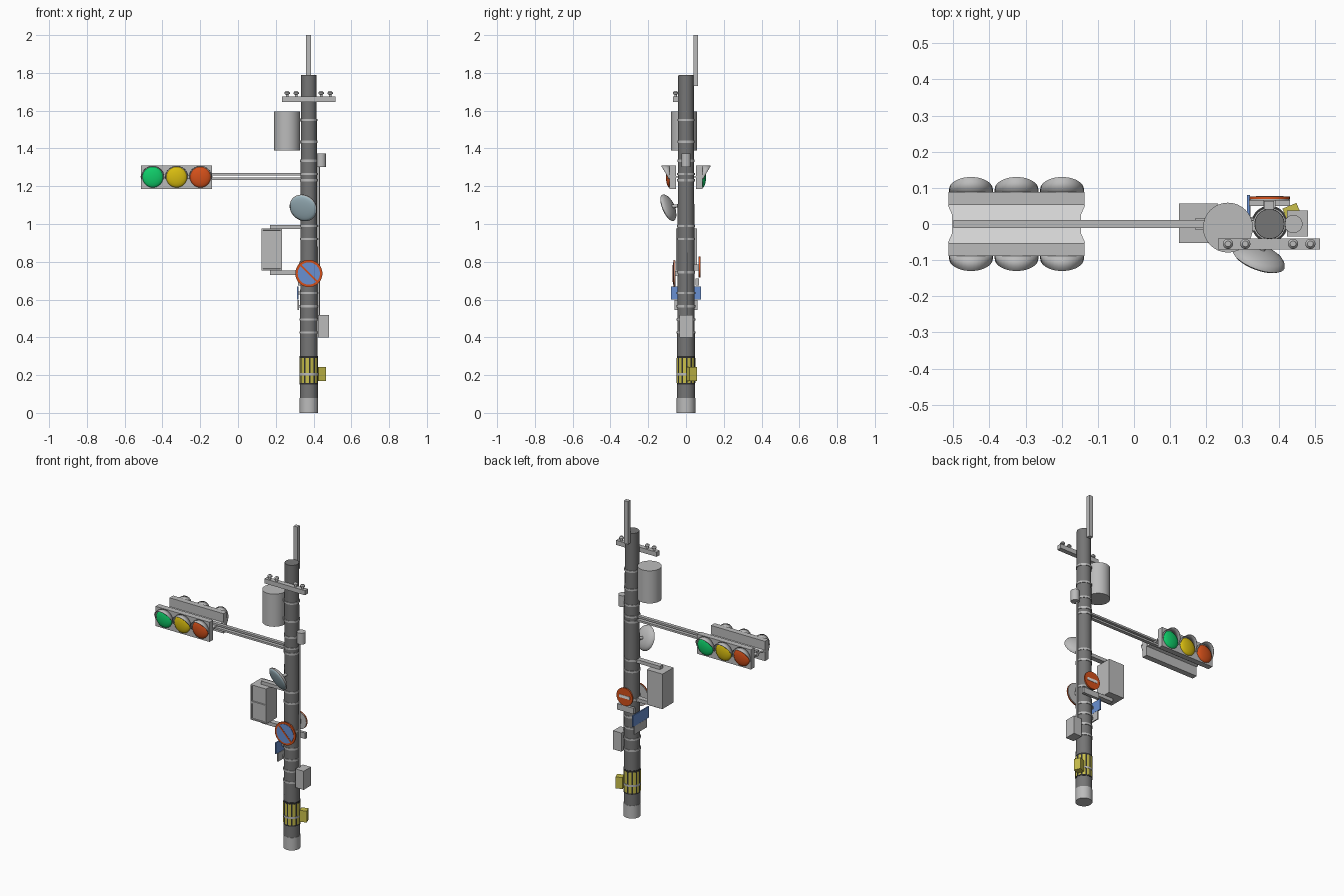
import bpy, bmesh, math
from mathutils import Vector, Matrix

cube = bpy.data.objects.get("Cube")
if cube:
    bpy.data.objects.remove(cube)


def material(name, *rgb):
    m = bpy.data.materials.new(name)
    m.use_nodes = True
    m.diffuse_color = (*rgb, 1)
    m.node_tree.nodes["Principled BSDF"].inputs["Base Color"].default_value = (*rgb, 1)
    return m


POLE = material("dark_grey", .18, .18, .18)
LIGHT = material("light_grey", .5, .5, .5)
WHITE = material("white", .9, .9, .9)
BLACK = material("black", .03, .03, .03)
RED = material("orange_red", .66, .08, .01)
AMBER = material("amber", .68, .5, .005)
GREEN = material("green", .005, .6, .14)
BLUE = material("blue", .14, .28, .65)
GLASS = material("mirror_glass", .38, .52, .58)
YELLOW = material("warning_yellow", .58, .52, .07)

PX = 0.375          # pole axis
HEIGHT = 1.79


def pole_radius(z):
    return .048 - .007 * z / HEIGHT


def dress(name, mat, smooth=False):
    ob = bpy.context.object
    ob.name = name
    ob.data.materials.append(mat)
    if smooth:
        bpy.ops.object.shade_smooth_by_angle(angle=math.radians(40))
    return ob


def box(name, mat, x, y, z, rot=(0, 0, 0)):
    """Box from (low, high) ranges on each axis."""
    lo, hi = Vector((x[0], y[0], z[0])), Vector((x[1], y[1], z[1]))
    bpy.ops.mesh.primitive_cube_add(size=1, location=(lo + hi) / 2, rotation=rot, scale=hi - lo)
    return dress(name, mat)


def rod(name, mat, a, b, r, r2=None, sides=32):
    a, b = Vector(a), Vector(b)
    d = b - a
    bpy.ops.mesh.primitive_cone_add(vertices=sides, radius1=r, radius2=r if r2 is None else r2,
                                    depth=d.length, location=(a + b) / 2,
                                    rotation=d.to_track_quat('Z', 'Y').to_euler())
    return dress(name, mat, True)


def from_bmesh(name, mat, bm, smooth=True):
    me = bpy.data.meshes.new(name)
    bmesh.ops.recalc_face_normals(bm, faces=bm.faces)
    bm.to_mesh(me)
    bm.free()
    ob = bpy.data.objects.new(name, me)
    bpy.context.collection.objects.link(ob)
    bpy.ops.object.select_all(action='DESELECT')
    ob.select_set(True)
    bpy.context.view_layer.objects.active = ob
    return dress(name, mat, smooth)


def lathe(name, mat, profile, loc, axis=(0, 0, 1)):
    """Spin (radius, height) points about an axis."""
    bm = bmesh.new()
    vs = [bm.verts.new((r, 0, h)) for r, h in profile]
    es = [bm.edges.new(p) for p in zip(vs, vs[1:])]
    bmesh.ops.spin(bm, geom=vs + es, axis=(0, 0, 1), cent=(0, 0, 0),
                   angle=math.tau, steps=32, use_merge=True)
    bmesh.ops.remove_doubles(bm, verts=bm.verts, dist=1e-5)
    turn = Vector(axis).to_track_quat('Z', 'Y').to_matrix().to_4x4()
    bm.transform(Matrix.Translation(loc) @ turn)
    return from_bmesh(name, mat, bm)


def dome(radius, height, steps=6):
    angles = [i / steps * math.pi / 2 for i in range(steps + 1)]
    return [(radius * math.cos(a), height * math.sin(a)) for a in angles]


# Pole, foot and clamps
rod("pole", POLE, (PX, 0, .08), (PX, 0, HEIGHT), pole_radius(.08), pole_radius(HEIGHT))
rod("pole_foot", LIGHT, (PX, 0, 0), (PX, 0, .08), .049)
for z in (1.55, 1.435, 1.335, 1.265, 1.232, .99, .92, .745, .635, .565, .495, .425, .205):
    rod("pole_clamp", LIGHT, (PX, 0, z - .006), (PX, 0, z + .006), pole_radius(z) + .0035)

# Warning sleeve: black with yellow upright bars
rod("warning_sleeve", BLACK, (PX, 0, .15), (PX, 0, .3), .0488)
sleeve = rod("warning_bars", YELLOW, (PX, 0, .158), (PX, 0, .29), .0495, sides=36)
sleeve.data.materials.append(BLACK)
for f in sleeve.data.polygons:
    a = math.atan2(f.normal.y, f.normal.x) % math.tau
    if abs(f.normal.z) > .5 or int(a / math.tau * 36) % 3 == 0:
        f.material_index = 1
box("warning_box", YELLOW, (.417, .459), (.01, .052), (.17, .242), (0, 0, math.radians(22)))

# Top mast and insulator crossarm
box("top_mast", LIGHT, (.36, .387), (.04, .064), (1.73, 2))
box("crossarm", LIGHT, (.232, .515), (-.07, -.04), (1.647, 1.676))
for x in (.26, .308, .44, .488):
    lathe("insulator", LIGHT, [(0, 0), (.007, 0), (.007, .009), (.014, .013),
                               (.014, .02), (.008, .027), (0, .027)], (x, -.055, 1.676))

# Transformer can
rod("transformer", LIGHT, (.26, -.01, 1.39), (.26, -.01, 1.595), .069)
for z in (1.435, 1.55):
    box("transformer_bracket", LIGHT, (.31, .35), (-.02, .01), (z - .008, z + .008))

# Signal arm and web plate between the two heads
for z in (1.239, 1.263):
    box("signal_arm", LIGHT, (-.5, .335), (-.011, .011), (z - .006, z + .006))
bm = bmesh.new()
web = [bm.verts.new((-.325 + s * w, s * y, 1.246))
       for s in (-1, 1) for w, y in ((.19, -.052), (.178, -.025), (.178, .025), (.19, .052))]
slab = bmesh.ops.extrude_face_region(bm, geom=[bm.faces.new(web)])["geom"]
bmesh.ops.translate(bm, verts=[v for v in slab if isinstance(v, bmesh.types.BMVert)], vec=(0, 0, .009))
from_bmesh("signal_web", WHITE, bm, False)


def visor(x, side):
    bm = bmesh.new()
    rows = []
    for i in range(21):
        a = math.radians(-10 + i * 10)
        depth = .008 + .034 * max(0, math.sin(a))
        rows.append([bm.verts.new((x + .059 * math.cos(a), side * y, 1.248 + .059 * math.sin(a)))
                     for y in (.086, .088 + depth)])
    for p, q in zip(rows, rows[1:]):
        bm.faces.new((p[0], p[1], q[1], q[0]))
    ob = from_bmesh("signal_visor", LIGHT, bm)
    mod = ob.modifiers.new("thickness", 'SOLIDIFY')
    mod.thickness = .003
    mod.offset = 0


# Signal heads, one facing each way
for side, lamps in ((-1, (GREEN, AMBER, RED)), (1, (RED, AMBER, GREEN))):
    box("signal_housing", LIGHT, (-.513, -.137), sorted((side * .052, side * .088)), (1.186, 1.31))
    for x, mat in zip((-.451, -.325, -.199), lamps):
        lathe("signal_lamp", mat, dome(.055, .018), (x, side * .088, 1.248), (0, side, 0))
        visor(x, side)

# Convex mirror on a short bracket
n = Vector((-.33, -.87, -.38)).normalized()
c = Vector((.345, -.097, 1.085))
lathe("mirror_glass", GLASS, dome(.072, .012), c + n * .002, n)
lathe("mirror_shell", LIGHT, [(.072, .003)] + [(r, -h) for r, h in dome(.076, .03)], c, n)
rod("mirror_bracket", LIGHT, c - n * .02, (PX, 0, 1.1), .009, sides=12)

# Control cabinet with two recessed doors
cabinet = box("cabinet", LIGHT, (.124, .233), (-.053, .057), (.755, .975))
bm = bmesh.new()
bm.from_mesh(cabinet.data)
bm.transform(Matrix.Diagonal((*cabinet.scale, 1)))
cabinet.scale = (1, 1, 1)
bmesh.ops.bisect_plane(bm, geom=bm.verts[:] + bm.edges[:] + bm.faces[:],
                       plane_co=(0, 0, 0), plane_no=(0, 0, 1))
doors = [f for f in bm.faces if f.normal.y < -.9]
bmesh.ops.inset_individual(bm, faces=doors, thickness=.01, depth=0)
bmesh.ops.inset_individual(bm, faces=doors, thickness=.002, depth=-.006)
bm.to_mesh(cabinet.data)
bm.free()
for z in (.985, .742):
    box("cabinet_bracket", LIGHT, (.17, .345), (-.016, .016), (z - .011, z + .011))

# Front round sign: red rim, blue face, diagonal bar
rod("front_sign_rim", RED, (PX, -.06, .738), (PX, -.067, .738), .072)
rod("front_sign_back", LIGHT, (PX, -.055, .738), (PX, -.061, .738), .07)
rod("front_sign_face", BLUE, (PX, -.06, .738), (PX, -.069, .738), .059)
box("front_sign_bar", RED, (PX - .059, PX + .059), (-.0705, -.062), (.733, .743), (0, math.radians(45), 0))
box("front_sign_bracket", LIGHT, (.355, .395), (-.057, -.04), (.725, .75))

# Back round sign: red with a white bar, and a plate below
rod("back_sign", RED, (PX, .069, .772), (PX, .076, .772), .056)
rod("back_sign_back", LIGHT, (PX, .065, .772), (PX, .0695, .772), .055)
box("back_sign_bar", WHITE, (PX - .038, PX + .038), (.07, .078), (.763, .781))
box("back_sign_bracket", LIGHT, (.358, .392), (.04, .066), (.755, .785))
box("back_lower_plate", LIGHT, (.318, .432), (.05, .068), (.675, .712))

# Side street plates
box("blue_plate", BLUE, (.313, .321), (-.08, .08), (.6, .67))
box("grey_plate", LIGHT, (.315, .322), (-.06, .06), (.545, .598))
for z in (.565, .635):
    box("plate_bracket", LIGHT, (.32, .335), (-.02, .02), (z - .007, z + .007))

# Meter box, conduit and small canister
box("meter_box", LIGHT, (.424, .481), (-.034, .038), (.4, .517))
rod("conduit", LIGHT, (.427, 0, .5), (.427, 0, 1.31), .006, sides=12)
rod("canister", LIGHT, (.441, 0, 1.302), (.441, 0, 1.373), .025)
